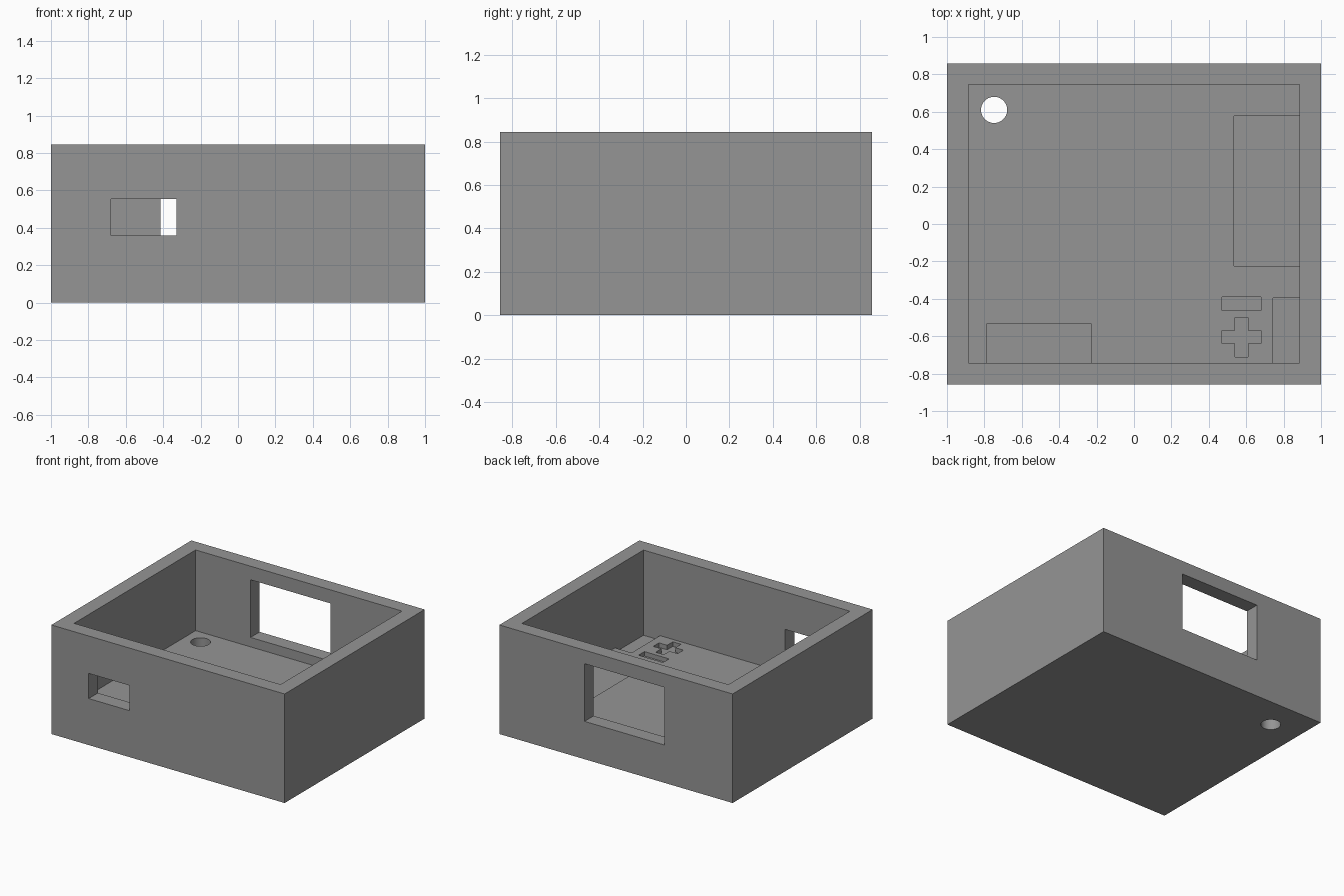
import bpy
import bmesh
import math

if "Cube" in bpy.data.objects:
    bpy.data.objects.remove(bpy.data.objects["Cube"])

FLOOR = 0.22      # inner floor height
POCKET = 0.185    # bottom of the shallow pockets

grey = bpy.data.materials.new("plain grey")
grey.diffuse_color = (0.3, 0.3, 0.3, 1)
grey.use_nodes = True
grey.node_tree.nodes["Principled BSDF"].inputs["Base Color"].default_value = grey.diffuse_color


def add_box(bm, x0, x1, y0, y1, z0, z1):
    verts = bmesh.ops.create_cube(bm, size=1)["verts"]
    for v in verts:
        v.co = (x1 if v.co.x > 0 else x0,
                y1 if v.co.y > 0 else y0,
                z1 if v.co.z > 0 else z0)


def finish(name, bm):
    mesh = bpy.data.meshes.new(name)
    bm.to_mesh(mesh)
    bm.free()
    mesh.materials.append(grey)
    obj = bpy.data.objects.new(name, mesh)
    bpy.context.collection.objects.link(obj)
    return obj


def box(name, *size):
    bm = bmesh.new()
    add_box(bm, *size)
    return finish(name, bm)


def plus(name, cx, cy, half, arm, z0, z1):
    # Cross-shaped prism from a 12-point outline
    quarter = [(half, -arm), (half, arm), (arm, arm)]
    pts = []
    for k in range(4):
        c, s = round(math.cos(k * math.pi / 2)), round(math.sin(k * math.pi / 2))
        pts += [(cx + x * c - y * s, cy + x * s + y * c) for x, y in quarter]
    bm = bmesh.new()
    face = bm.faces.new([bm.verts.new((x, y, z0)) for x, y in pts])
    top = bmesh.ops.extrude_face_region(bm, geom=[face])["geom"]
    for v in top:
        if isinstance(v, bmesh.types.BMVert):
            v.co.z = z1
    bmesh.ops.recalc_face_normals(bm, faces=bm.faces)
    return finish(name, bm)


def cylinder(name, x, y, r, z0, z1):
    bm = bmesh.new()
    bmesh.ops.create_cone(bm, cap_ends=True, segments=48, radius1=r, radius2=r, depth=z1 - z0)
    bmesh.ops.translate(bm, verts=bm.verts, vec=(x, y, (z0 + z1) / 2))
    return finish(name, bm)


# Solid outer block
case = box("open_case", -1, 1, -0.857, 0.857, 0, 0.845)

cutters = [
    # Main cavity
    box("cavity_cutter", -0.885, 0.885, -0.743, 0.745, FLOOR, 1.0),
    # Openings in the front and back walls
    box("front_window_cutter", -0.68, -0.33, -1.0, -0.6, 0.36, 0.555),
    box("back_window_cutter", -0.414, 0.27, 0.6, 1.0, 0.293, 0.74),
    # Shallow pockets in the floor, against the walls
    box("right_pocket_cutter", 0.535, 0.885, -0.225, 0.577, POCKET, 0.4),
    box("corner_pocket_cutter", 0.743, 0.885, -0.743, -0.395, POCKET, 0.4),
    box("front_pocket_cutter", -0.785, -0.23, -0.743, -0.533, POCKET, 0.4),
    # Polarity marks sunk into the floor
    box("minus_cutter", 0.47, 0.68, -0.463, -0.39, POCKET, 0.4),
    plus("plus_cutter", 0.575, -0.605, 0.105, 0.035, POCKET, 0.4),
    # Round hole through the floor
    cylinder("hole_cutter", -0.748, 0.61, 0.07, -0.2, 0.4),
]

for cutter in cutters:
    mod = case.modifiers.new(cutter.name, "BOOLEAN")
    mod.operation = "DIFFERENCE"
    mod.solver = "EXACT"
    mod.object = cutter
    bpy.context.view_layer.objects.active = case
    bpy.ops.object.modifier_apply(modifier=mod.name)
    bpy.data.objects.remove(cutter)

# Smooth only the round hole
bpy.ops.object.select_all(action="DESELECT")
case.select_set(True)
bpy.context.view_layer.objects.active = case
bpy.ops.object.shade_smooth_by_angle(angle=math.radians(30))
